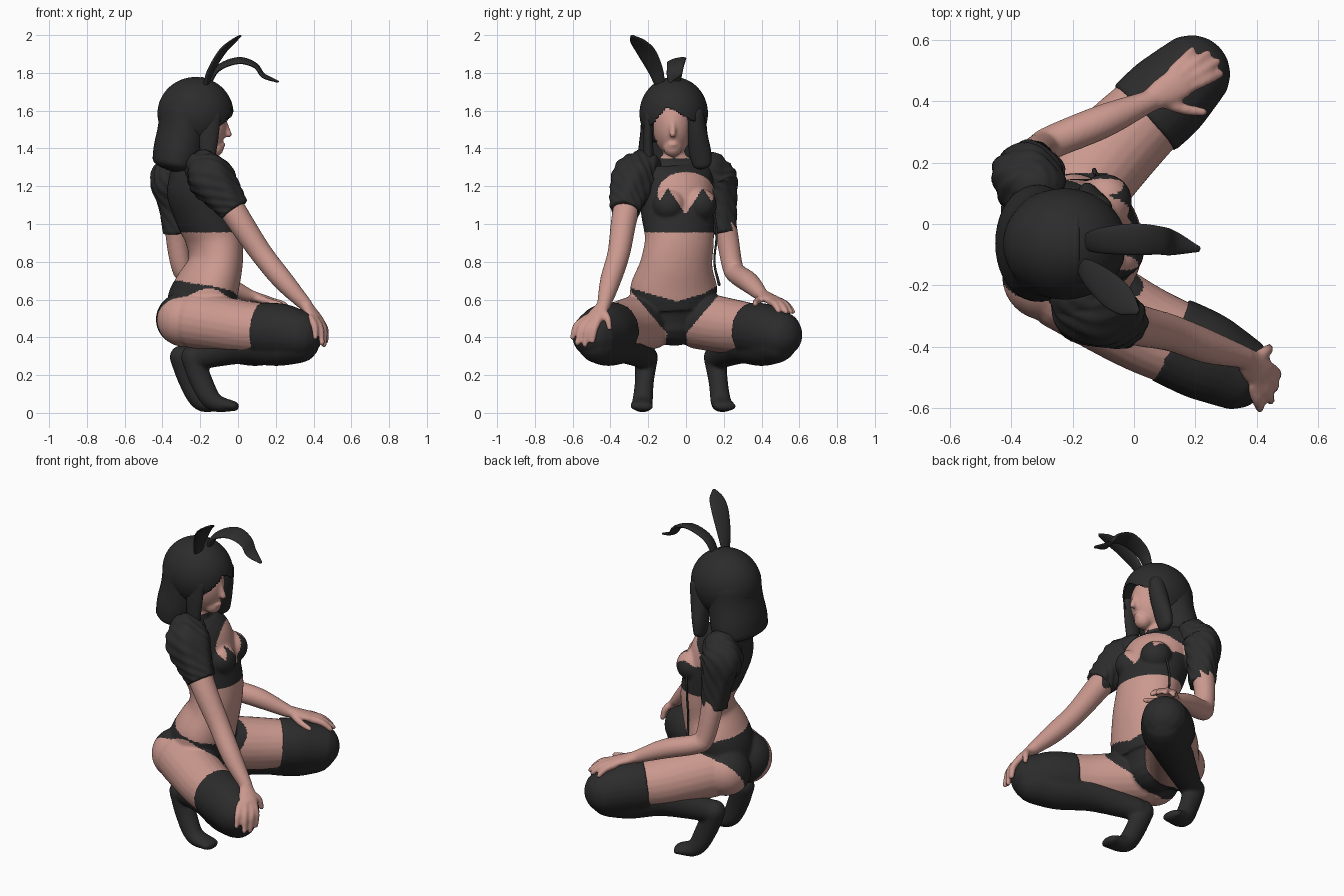
import bpy, bmesh, math
from mathutils import Vector, Matrix

def material(name, col):
    m = bpy.data.materials.new(name)
    m.diffuse_color = (*col, 1)
    return m

SKIN = material("skin pink", (0.60, 0.32, 0.275))
BLACK = material("soft black", (0.025, 0.025, 0.025))
SIDE = Vector((-0.28, 0.96, 0))          # lateral axis of the turned torso

def tube(bm, pts, ref=SIDE, caps=(1, 1), ripple=0, n=24, sub=5):
    """Closed smooth sweep; each point is x, y, z, radius[, second radius]."""
    P = [Vector(p if len(p) == 5 else (*p, p[3])) for p in pts]
    E = [P[0] * 2 - P[1]] + P + [P[-1] * 2 - P[-2]]
    rings = []
    for i in range(1, len(E) - 2):
        a, b, c, d = E[i - 1:i + 3]
        for k in range(sub):
            t = k / sub
            rings.append(0.5 * (2 * b + (c - a) * t + (2 * a - 5 * b + 4 * c - d) * t * t
                                + (3 * b - a - 3 * c + d) * t ** 3))
    rings.append(P[-1])
    pos = [Vector(r[:3]) for r in rings]
    frames = []
    for i, r in enumerate(rings):
        t = (pos[min(i + 1, len(pos) - 1)] - pos[max(i - 1, 0)]).normalized()
        frames.append((pos[i], t, max(r[3], .004), max(r[4], .004)))
    def rounded(f, s, amount):           # rounded end rings
        p, t, a, b = f
        return [(p + t * s * min(a, b) * amount * math.sin(q), t, a * math.cos(q), b * math.cos(q))
                for q in (.4, .8, 1.15, 1.45)]
    frames = rounded(frames[0], -1, caps[0])[::-1] + frames + rounded(frames[-1], 1, caps[1])
    loops = []
    for j, (p, t, a, b) in enumerate(frames):
        u = (Vector(ref) - t * t.dot(Vector(ref))).normalized()
        v = t.cross(u)
        loop = []
        for k in range(n):
            q = 2 * math.pi * k / n
            s = 1 + ripple * math.sin(7 * q + j * .5) * math.sin(j * .6 + 2 * q)
            loop.append(bm.verts.new(p + u * a * s * math.cos(q) + v * b * s * math.sin(q)))
        loops.append(loop)
    faces = [bm.faces.new((A[k], A[(k + 1) % n], B[(k + 1) % n], B[k]))
             for A, B in zip(loops, loops[1:]) for k in range(n)]
    faces += [bm.faces.new(loops[0]), bm.faces.new(loops[-1])]
    bmesh.ops.recalc_face_normals(bm, faces=faces)

def ball(bm, c, r):
    bmesh.ops.create_uvsphere(bm, u_segments=32, v_segments=20, radius=1,
                              matrix=Matrix.Translation(c) @ Matrix.Diagonal((*r, 1)))

def finish(name, bm, mats, voxel=0, smooth=4, solid=0):
    me = bpy.data.meshes.new(name)
    bm.to_mesh(me)
    bm.free()
    ob = bpy.data.objects.new(name, me)
    bpy.context.collection.objects.link(ob)
    if solid:
        m = ob.modifiers.new("thickness", "SOLIDIFY")
        m.thickness = solid
    if voxel:
        m = ob.modifiers.new("fuse", "REMESH")
        m.mode, m.voxel_size = "VOXEL", voxel
        m = ob.modifiers.new("soften", "SMOOTH")
        m.factor, m.iterations = .5, smooth
        dg = bpy.context.evaluated_depsgraph_get()
        new = bpy.data.meshes.new_from_object(ob.evaluated_get(dg))
        ob.modifiers.clear()
        ob.data = new
    ob.data.materials.clear()
    for m in mats:
        ob.data.materials.append(m)
    for p in ob.data.polygons:
        p.use_smooth = True
    return ob

def part(name, pts, **kw):
    bm = bmesh.new()
    tube(bm, pts, **kw)
    return finish(name, bm, [BLACK])

# ---- body: torso, head, thighs, arms and hands fused together
bm = bmesh.new()
tube(bm, [(-.19, -.06, .46, .16, .13), (-.2, -.065, .56, .21, .175), (-.165, -.065, .66, .235, .165),
          (-.12, -.05, .79, .195, .14), (-.125, -.035, .92, .185, .148), (-.17, -.045, 1.06, .195, .165),
          (-.215, -.055, 1.2, .2, .165), (-.24, -.055, 1.3, .19, .11), (-.23, -.06, 1.36, .09, .075),
          (-.21, -.065, 1.46, .06, .06)], n=40, caps=(.8, 1))
for c, r in [((-.285, -.17, .495), .145), ((-.295, .04, .495), .14),        # buttocks
             ((-.055, -.09, 1.1), .088), ((-.095, .075, 1.1), .088),        # breasts
             ((-.125, -.07, 1.405), .05)]:                                   # chin
    ball(bm, c, (r, r, r))
ball(bm, (-.195, -.07, 1.525), (.135, .108, .165))                          # head
tube(bm, [(-.068, -.07, 1.54, .012), (-.05, -.07, 1.475, .018)], n=12)      # nose
ball(bm, (-.085, -.07, 1.42), (.02, .028, .013))                            # lips
# thighs
tube(bm, [(-.22, -.195, .49, .155), (0, -.325, .455, .145), (.15, -.395, .44, .138)], caps=(.8, .3))
tube(bm, [(-.22, .065, .49, .152), (-.06, .25, .455, .146), (.05, .36, .44, .136)], caps=(.8, .3))
# arms
tube(bm, [(-.16, -.25, 1.28, .08), (-.02, -.32, 1.06, .07), (.12, -.355, .85, .06),
          (.24, -.4, .7, .055), (.36, -.435, .57, .036)])
tube(bm, [(-.32, .14, 1.25, .08), (-.325, .21, .97, .062), (-.3, .245, .78, .055),
          (-.26, .27, .735, .055), (-.1, .335, .69, .055), (.05, .4, .625, .036)])
# hands: palm, then fingers as knuckle, middle, tip
def hand(wrist, knuckles, fingers):
    k = Vector(knuckles)
    tube(bm, [(*wrist, .036, .032), (*((Vector(wrist) + k) / 2), .05, .026), (*k, .055, .023)],
         ref=Vector(fingers[0][0]) - Vector(fingers[3][0]), caps=(1, .5))
    for a, b, c in fingers:
        tube(bm, [(*a, .021), (*b, .019), (*c, .015)], n=12)
hand((.36, -.435, .57), (.415, -.49, .5), [
    ((.385, -.53, .5), (.405, -.58, .46), (.41, -.6, .4)),
    ((.405, -.51, .5), (.435, -.555, .45), (.445, -.575, .37)),
    ((.425, -.485, .49), (.455, -.52, .44), (.455, -.535, .36)),
    ((.435, -.465, .49), (.462, -.485, .44), (.465, -.495, .38)),
    ((.395, -.44, .54), (.43, -.415, .5), (.44, -.405, .45))])
hand((.05, .4, .625), (.155, .465, .595), [
    ((.13, .5, .59), (.165, .535, .57), (.19, .565, .535)),
    ((.15, .485, .595), (.2, .525, .575), (.24, .555, .535)),
    ((.165, .465, .595), (.225, .5, .575), (.27, .53, .535)),
    ((.175, .445, .59), (.235, .47, .575), (.28, .49, .54)),
    ((.09, .4, .61), (.16, .375, .59), (.225, .365, .575))])
body = finish("body", bm, [SKIN, BLACK], voxel=.0085, smooth=5)

# ---- painted clothing: briefs, cropped jacket with chest opening, bikini cups
def clothed(c):
    x, z = c.x, c.z
    d = abs(c.y + .05)
    if z < .72:
        back = min(1, max(0, (-x - .07) / .23))        # 0 in front, 1 behind
        top = (1 - back) * (.59 + .29 * d) + back * .7
        front_w = .05 + max(0, z - .42) * .85
        back_w = .07 + max(0, z - .4) * .62
        return x < .06 and z < top and d < .28 and d < (1 - back) * front_w + back * back_w
    if .955 < z < 1.35 and -.26 < c.y < .2:
        if x < -.2 - .28 * (c.y + .055):
            return True
        window = (c.y / .15) ** 2 + ((z - 1.165) / .11) ** 2 < 1
        cup = any(abs(c.y - s) < (1.19 - z) * .66 for s in (-.095, .09))
        return not window or cup
    return False
for p in body.data.polygons:
    p.material_index = int(clothed(p.center))

# ---- stockings: thigh end, shin and foot fused
legs = {"right_stocking": [
            [(.12, -.378, .44, .146), (.23, -.43, .432, .146), (.32, -.475, .415, .13)],
            [(.32, -.465, .375, .112), (.2, -.41, .36, .112), (.03, -.325, .36, .1), (-.2, -.215, .295, .064)],
            [(-.24, -.21, .295, .062), (-.195, -.22, .17, .05, .06), (-.13, -.23, .06, .055, .05),
             (-.02, -.235, .035, .062, .026)]],
        "left_stocking": [
            [(.035, .345, .44, .146), (.11, .415, .432, .146), (.185, .487, .415, .13)],
            [(.18, .475, .375, .112), (.09, .4, .36, .112), (-.05, .295, .36, .1), (-.27, .165, .295, .064)],
            [(-.3, .155, .295, .062), (-.255, .17, .17, .05, .06), (-.195, .185, .06, .055, .05),
             (-.1, .205, .035, .062, .026)]]}
for name, tubes in legs.items():
    bm = bmesh.new()
    for i, pts in enumerate(tubes):
        tube(bm, pts, caps=(.05 if i == 0 else 1, 1))
    finish(name, bm, [BLACK], voxel=.01, smooth=4)

# ---- puffed sleeves
part("right_sleeve", [(-.19, -.215, 1.305, .095), (-.145, -.27, 1.245, .122), (-.075, -.305, 1.15, .1),
                      (-.02, -.322, 1.075, .08)], caps=(.8, .1), ripple=.07, n=64, sub=10)
part("left_sleeve", [(-.31, .12, 1.305, .09), (-.345, .15, 1.23, .118), (-.335, .18, 1.1, .088),
                     (-.325, .195, .955, .072)], caps=(.8, .1), ripple=.07, n=64, sub=10)

# ---- hair: crown with a parted fringe, long back and face-framing locks
def fringe(y):
    d = y + .1
    return max(1.49, 1.62 - (1.2 * -d if d < 0 else .55 * d))
bm = bmesh.new()
bmesh.ops.create_uvsphere(bm, u_segments=96, v_segments=80, radius=1,
                          matrix=Matrix.Translation((-.225, -.065, 1.585)) @ Matrix.Diagonal((.195, .175, .187, 1)))
cut = [f for f in bm.faces for c in [f.calc_center_median()]
       if c.z < 1.44 or (c.x > -.15 and c.z < fringe(c.y))]
bmesh.ops.delete(bm, geom=cut, context="FACES")
finish("hair_crown", bm, [BLACK], solid=-.006)
part("hair_back", [(-.27, -.065, 1.6, .172, .148), (-.285, -.065, 1.5, .176, .14),
                   (-.31, -.063, 1.39, .19, .138), (-.325, -.062, 1.32, .188, .13)],
     ref=(0, 1, 0), caps=(.6, .35), n=40)
part("hair_lock_right", [(-.14, -.195, 1.58, .025, .05), (-.155, -.2, 1.45, .026, .05),
                         (-.155, -.195, 1.33, .026, .035), (-.13, -.172, 1.23, .016, .016)], ref=(0, 1, 0))
part("hair_lock_left", [(-.12, .05, 1.58, .045, .05), (-.135, .06, 1.48, .052, .05),
                        (-.15, .075, 1.38, .058, .04), (-.155, .085, 1.32, .05, .03)], ref=(0, 1, 0))

# ---- bunny ears on a headband
part("upright_ear", [(-.175, -.135, 1.72, .024, .014), (-.145, -.16, 1.81, .042, .016),
                     (-.085, -.21, 1.91, .054, .015), (-.03, -.255, 1.965, .045, .01),
                     (.01, -.285, 1.995, .012, .006)], ref=(.2, 1, -.1))
part("folded_ear", [(-.165, -.06, 1.72, .024, .014), (-.11, -.055, 1.82, .042, .015),
                    (0, -.05, 1.865, .053, .014), (.09, -.055, 1.84, .046, .012),
                    (.135, -.065, 1.785, .038, .011), (.21, -.082, 1.754, .01, .006)], ref=(0, 1, .25))
part("headband", [(-.19, -.065 + .165 * math.cos(a), 1.585 + .183 * math.sin(a), .014, .01)
                  for a in [math.pi * k / 16 for k in range(4, 13)]], ref=(1, 0, 0), n=12)

# ---- loose lace hanging from the jacket
part("lace", [(-.1, .14, 1.12, .007), (-.12, .162, .95, .006), (-.12, .15, .8, .006),
              (-.13, .175, .68, .008)], n=8)
